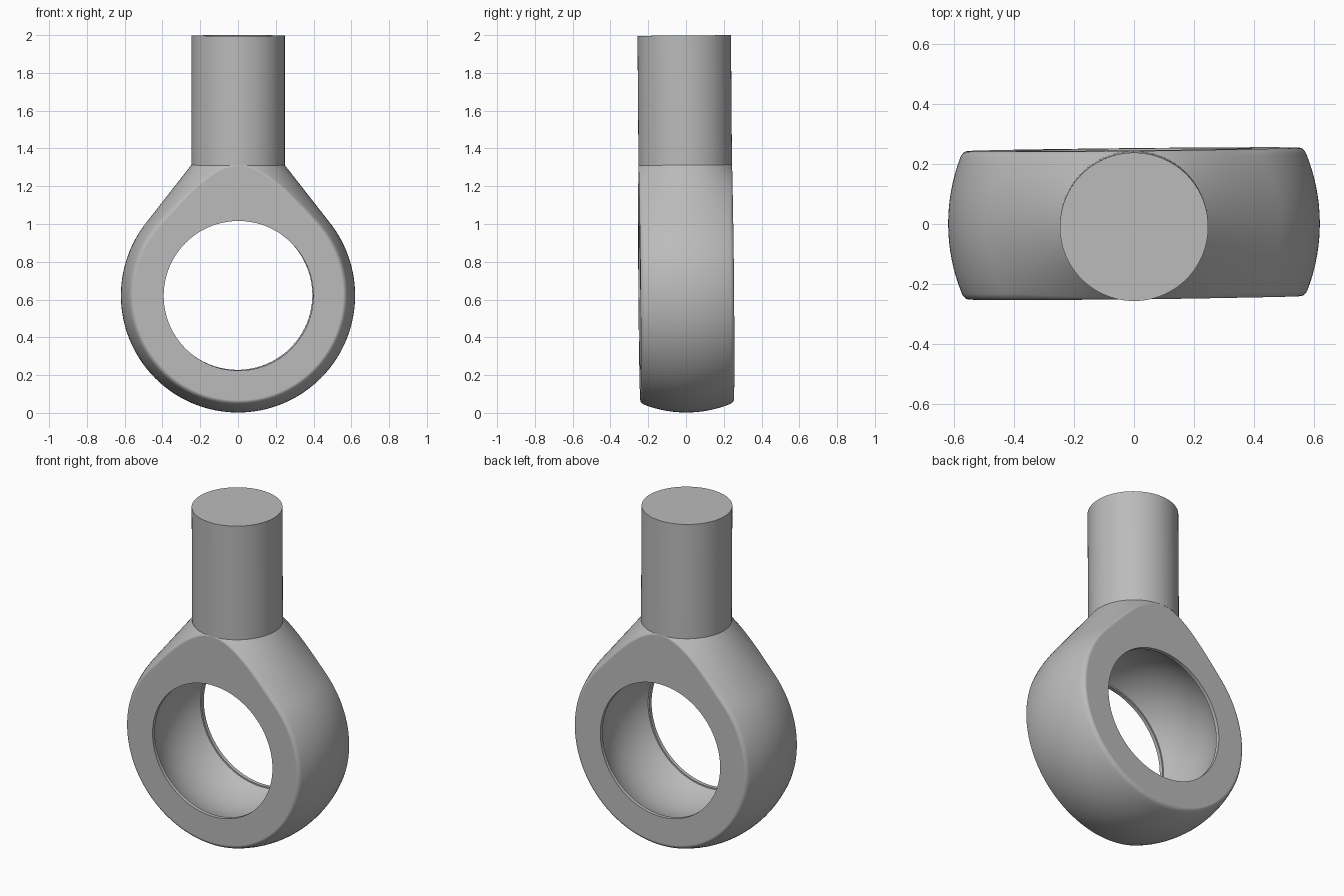
import bpy, bmesh, math
from mathutils import Matrix, Vector

cube = bpy.data.objects.get("Cube")
if cube:
    bpy.data.objects.remove(cube)

R = 0.62                       # outer sphere radius
CENTRE = Vector((0, 0, 0.622))
HALF = 0.2475                  # half width of the eye
NECK_R, NECK_Z = 0.2475, 1.312
HOLE = 0.396
LIP = 0.022
TOP = 1.998

# polar angle at which the cone leaves the sphere tangentially
rise = NECK_Z - CENTRE.z
ALPHA = math.atan2(NECK_R, rise) + math.acos(R / math.hypot(NECK_R, rise))

steel = bpy.data.materials.new("grey steel")
steel.use_nodes = True
grey = (0.5, 0.5, 0.5, 1)
steel.diffuse_color = grey
bsdf = steel.node_tree.nodes["Principled BSDF"]
bsdf.inputs["Base Color"].default_value = grey

# the whole part leans very slightly
pivot = Vector((0, 0, 0.8))
LEAN = (Matrix.Translation(pivot) @ Matrix.Rotation(math.radians(0.6), 4, 'Z')
        @ Matrix.Rotation(math.radians(0.45), 4, 'X') @ Matrix.Translation(-pivot))


def finish(name, bm):
    bmesh.ops.transform(bm, matrix=LEAN, verts=bm.verts)
    bmesh.ops.recalc_face_normals(bm, faces=bm.faces)
    mesh = bpy.data.meshes.new(name)
    bm.to_mesh(mesh)
    bm.free()
    obj = bpy.data.objects.new(name, mesh)
    bpy.context.collection.objects.link(obj)
    mesh.materials.append(steel)
    bpy.ops.object.select_all(action='DESELECT')
    obj.select_set(True)
    bpy.context.view_layer.objects.active = obj
    bpy.ops.object.shade_smooth_by_angle(angle=math.radians(30))
    return obj


def outer(phi, y):
    """Distance from the hole axis to the sphere-and-cone skin."""
    low, high = 0.0, 1.2
    for _ in range(36):
        t = (low + high) / 2
        z, r = t * math.cos(phi), math.hypot(t * math.sin(phi), y)
        lean = max(ALPHA - math.atan2(r, z), 0)
        if math.hypot(r, z) * math.cos(lean) < R:
            low = t
        else:
            high = t
    return low


def section(phi):
    """Closed (distance, y) section of the ring at one angle."""
    turn = abs(math.remainder(phi, math.tau))
    fillet = 0.002 + 0.018 * min(1, turn / 0.7)
    half = []
    # bulging outside, from the middle to the fillet
    for i in range(9):
        y = (HALF - fillet) * i / 8
        half.append((outer(phi, y), y))
    # rounded edge
    for i in range(1, 7):
        a = math.pi / 2 * i / 6
        y = HALF - fillet + fillet * math.sin(a)
        half.append((outer(phi, y) - 0.7 * fillet * (1 - math.cos(a)), y))
    # flat face and the short lip of the hole
    half.append((half[-1][0] - 0.004, HALF))
    half += [(HOLE, HALF), (HOLE, HALF - LIP)]
    # spherical seat
    seat = math.hypot(HOLE + 0.008, HALF - LIP)
    for i in range(9):
        y = (HALF - LIP) * (1 - i / 8)
        half.append((math.sqrt(seat * seat - y * y), y))
    return half + [(t, -y) for t, y in half[-2:0:-1]]


# eye: ring section swept around the hole axis
bm = bmesh.new()
STEPS = 192
rings = []
for k in range(STEPS):
    phi = math.tau * k / STEPS
    rings.append([bm.verts.new(CENTRE + Vector((t * math.sin(phi), y, t * math.cos(phi))))
                  for t, y in section(phi)])
for k in range(STEPS):
    a, b = rings[k - 1], rings[k]
    for j in range(len(a)):
        bm.faces.new((a[j - 1], a[j], b[j], b[j - 1]))
finish("rod_eye", bm)

# shank: plain cylinder standing on the cone
bm = bmesh.new()
bmesh.ops.create_cone(bm, cap_ends=True, segments=96, radius1=NECK_R, radius2=NECK_R,
                      depth=TOP - NECK_Z,
                      matrix=Matrix.Translation((0, 0, (TOP + NECK_Z) / 2)))
finish("shank", bm)
